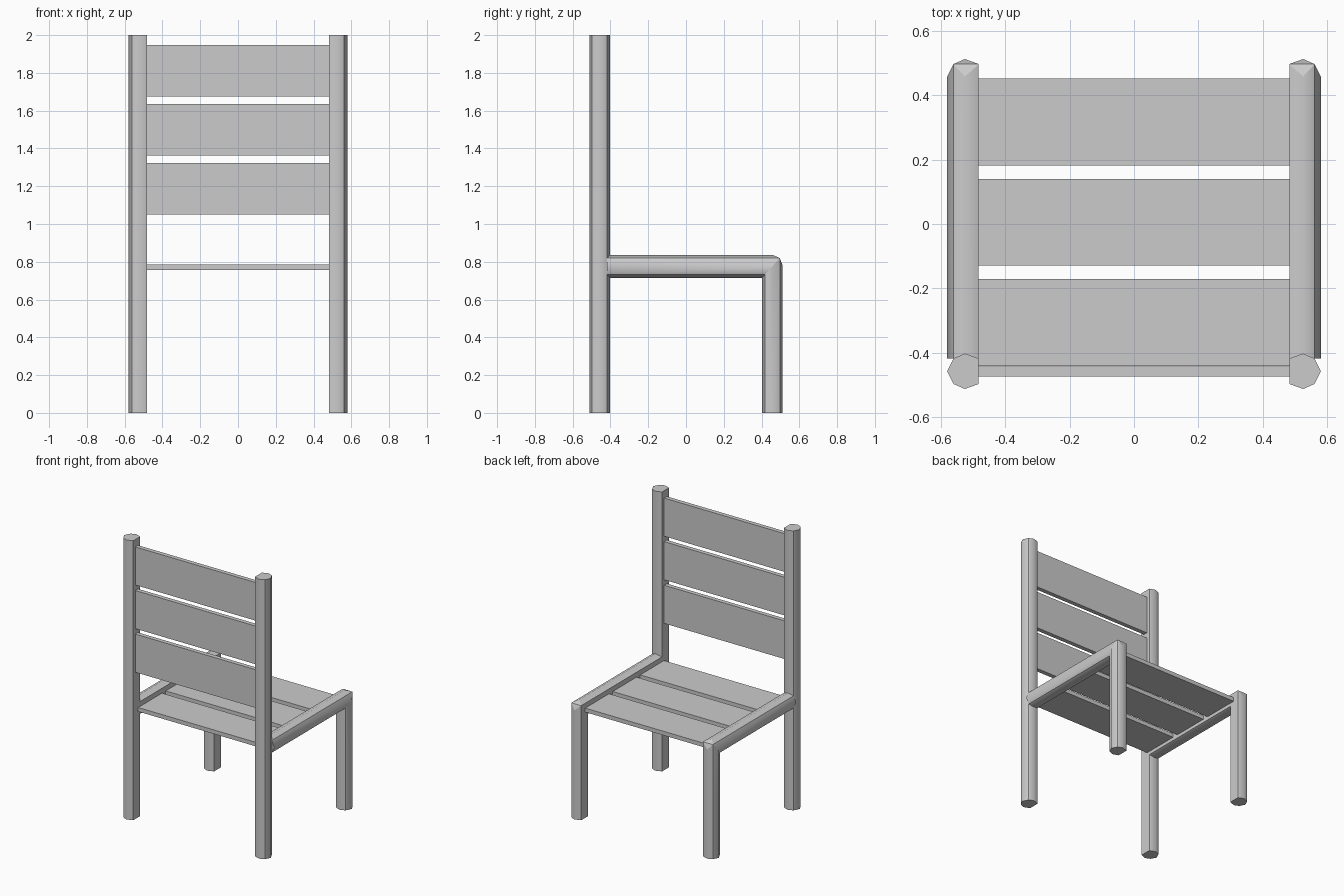
import bpy, bmesh
from mathutils import Vector

if "Cube" in bpy.data.objects:
    bpy.data.objects.remove(bpy.data.objects["Cube"])

# Seven-sided bar section: (x, share of half thickness); inner side is flat
SECTION = [(0.482, 0.72), (0.525, 1), (0.56, 0.72), (0.58, 0),
           (0.56, -0.72), (0.525, -1), (0.482, -0.72)]
LEG_Y, RAIL_Z = 0.457, 0.776
LEG_HALF, RAIL_HALF = 0.055, 0.061


def finish(bm, name, smooth_x=()):
    bmesh.ops.recalc_face_normals(bm, faces=bm.faces[:])
    for f in bm.faces:
        f.smooth = bool(smooth_x)
    for e in bm.edges:
        a, b = (abs(v.co.x) for v in e.verts)
        e.smooth = abs(a - b) < 1e-4 and any(abs(a - x) < 1e-3 for x in smooth_x)
    me = bpy.data.meshes.new(name)
    bm.to_mesh(me)
    bm.free()
    ob = bpy.data.objects.new(name, me)
    bpy.context.collection.objects.link(ob)
    return ob


def loft(name, rings, side, cuts=()):
    bm = bmesh.new()
    rows = [[bm.verts.new((side * x, y, z)) for x, y, z in ring] for ring in rings]
    for a, b in zip(rows, rows[1:]):
        for i in range(len(a)):
            j = (i + 1) % len(a)
            bm.faces.new((a[i], a[j], b[j], b[i]))
    bm.faces.new(rows[0])
    bm.faces.new(rows[-1])
    bmesh.ops.recalc_face_normals(bm, faces=bm.faces[:])
    # Trim corners and cap the cut
    for co, no in cuts:
        r = bmesh.ops.bisect_plane(bm, geom=bm.verts[:] + bm.edges[:] + bm.faces[:],
                                   plane_co=co, plane_no=no, clear_outer=True)
        edges = [g for g in r["geom_cut"] if isinstance(g, bmesh.types.BMEdge)]
        bmesh.ops.holes_fill(bm, edges=edges, sides=0)
    return finish(bm, name, (0.525, 0.58))


def slat(name, y0, y1, z0, z1):
    bm = bmesh.new()
    bmesh.ops.create_cube(bm, size=1)
    bmesh.ops.scale(bm, vec=(0.966, y1 - y0, z1 - z0), verts=bm.verts)
    bmesh.ops.translate(bm, vec=(0, (y0 + y1) / 2, (z0 + z1) / 2), verts=bm.verts)
    finish(bm, name)


# Chamfers on the elbow where the side rail meets the short leg
elbow_cuts = [(Vector((0, 0.458, 0.837)), Vector((0, 0.017, 0.037)).normalized()),
              (Vector((0, 0.496, 0.82)), Vector((0, 0.035, 0.014)).normalized())]

for side, label in ((-1, "left"), (1, "right")):
    # Tall post carrying the backrest
    loft("back_post_" + label,
         [[(x, -LEG_Y + v * LEG_HALF, z) for x, v in SECTION] for z in (0, 2)], side)
    # Short leg and side rail, one mitred bar
    loft("leg_and_rail_" + label, [
        [(x, LEG_Y + v * LEG_HALF, 0) for x, v in SECTION],
        [(x, LEG_Y + v * LEG_HALF, RAIL_Z + v * RAIL_HALF) for x, v in SECTION],
        [(x, -0.418, RAIL_Z + v * RAIL_HALF) for x, v in SECTION]], side, elbow_cuts)

# Three seat slats and three backrest slats
for i in range(3):
    y = -0.44 + i * 0.311
    slat(f"seat_slat_{i + 1}", y, y + 0.269, 0.756, 0.785)
    z = 1.05 + i * 0.312
    slat(f"back_slat_{i + 1}", -0.473, -0.442, z, z + 0.273)
